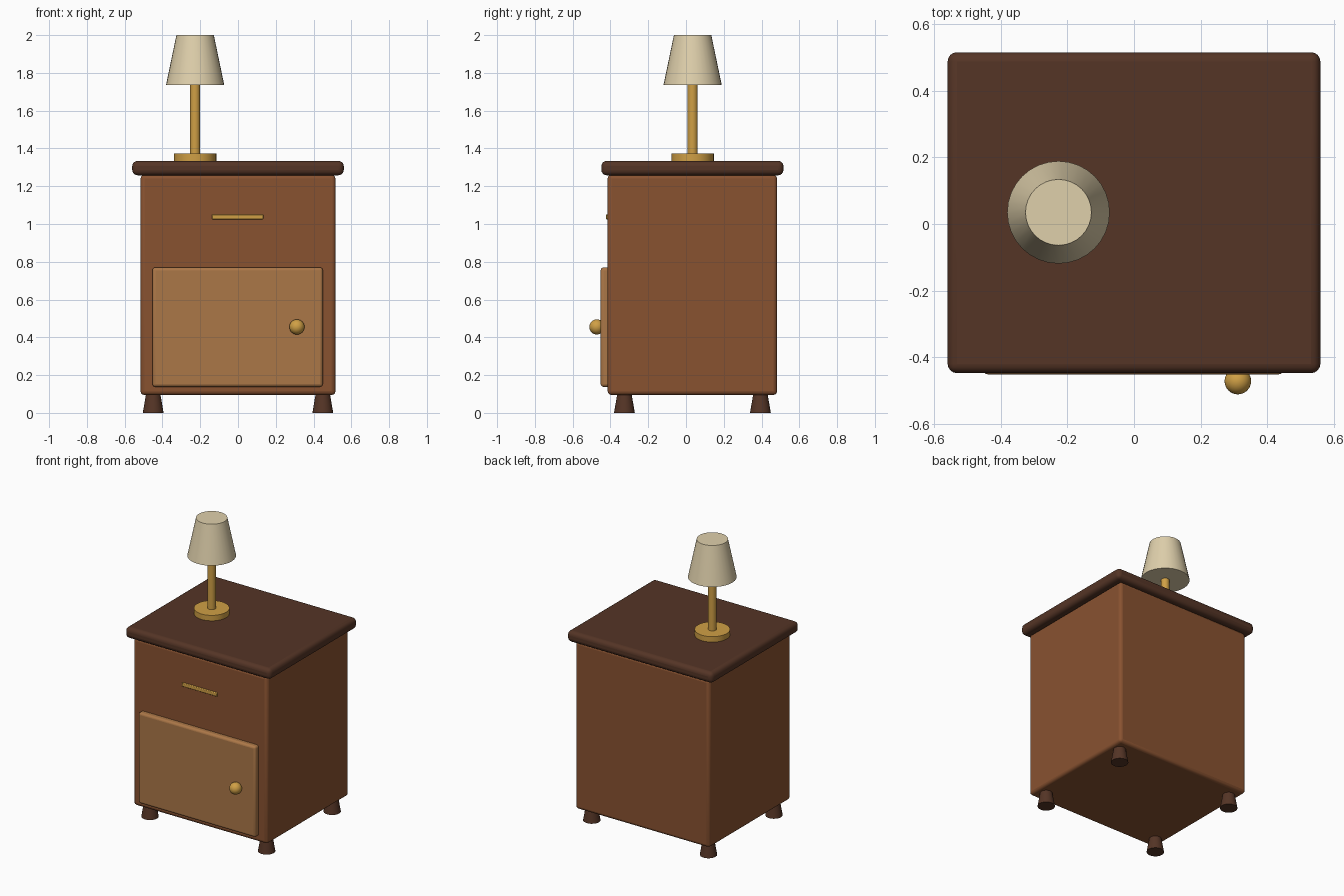
import bpy
import math

if "Cube" in bpy.data.objects:
    bpy.data.objects.remove(bpy.data.objects["Cube"])


def material(name, color):
    m = bpy.data.materials.new(name)
    m.diffuse_color = (*color, 1.0)
    m.use_nodes = True
    m.node_tree.nodes["Principled BSDF"].inputs["Base Color"].default_value = m.diffuse_color
    return m


BODY = material("red brown wood", (0.25, 0.085, 0.03))
DARK = material("dark wood", (0.09, 0.035, 0.019))
DOOR = material("light wood", (0.41, 0.185, 0.064))
BRASS = material("brass", (0.63, 0.35, 0.06))
CREAM = material("cream fabric", (0.74, 0.63, 0.41))

CY = 0.034           # depth centre of the cabinet
LAMP = (-0.227, 0.035)


def finish(name, mat, angle=40):
    ob = bpy.context.object
    ob.name = name
    ob.data.materials.append(mat)
    bpy.ops.object.shade_smooth_by_angle(angle=math.radians(angle))
    return ob


def box(name, x, y, z, mat, bevel, segments=3):
    """Rounded box from (min, max) ranges."""
    spans = (x, y, z)
    bpy.ops.mesh.primitive_cube_add(size=1, location=[(a + b) / 2 for a, b in spans])
    bpy.context.object.scale = [b - a for a, b in spans]
    bpy.ops.object.transform_apply(location=False, rotation=False, scale=True)
    ob = finish(name, mat)
    mod = ob.modifiers.new("rounded edges", 'BEVEL')
    mod.width, mod.segments = bevel, segments
    # keep the bevel ahead of the smoothing modifier, if there is one
    ob.modifiers.move(len(ob.modifiers) - 1, 0)
    return ob


def cone(name, xy, z0, z1, r0, r1, mat, sides=32):
    bpy.ops.mesh.primitive_cone_add(vertices=sides, radius1=r0, radius2=r1, depth=z1 - z0,
                                    location=(*xy, (z0 + z1) / 2))
    return finish(name, mat)


# Cabinet
box("cabinet_body", (-0.516, 0.516), (-0.415, 0.482), (0.095, 1.26), BODY, 0.02)
box("table_top", (-0.56, 0.56), (-0.448, 0.516), (1.258, 1.334), DARK, 0.028, 4)
box("door", (-0.453, 0.449), (-0.452, -0.40), (0.138, 0.77), DOOR, 0.015)

# Legs, wider at the floor
for sx, side in ((-1, "left"), (1, "right")):
    for sy, end in ((-1, "front"), (1, "back")):
        cone(f"leg_{end}_{side}", (sx * 0.449, CY + sy * 0.36), 0, 0.1, 0.055, 0.038, DARK, 24)

# Drawer pull and door knob
box("drawer_pull", (-0.138, 0.134), (-0.424, -0.40), (1.025, 1.051), BRASS, 0.004, 2)
bpy.ops.mesh.primitive_uv_sphere_add(segments=24, ring_count=16, radius=0.04,
                                     location=(0.312, -0.472, 0.455))
finish("door_knob", BRASS, 60)

# Table lamp
cone("lamp_base", LAMP, 1.33, 1.372, 0.112, 0.112, BRASS)
cone("lamp_pole", LAMP, 1.37, 1.76, 0.027, 0.027, BRASS, 24)
cone("lamp_shade", LAMP, 1.737, 2.0, 0.154, 0.099, CREAM)
